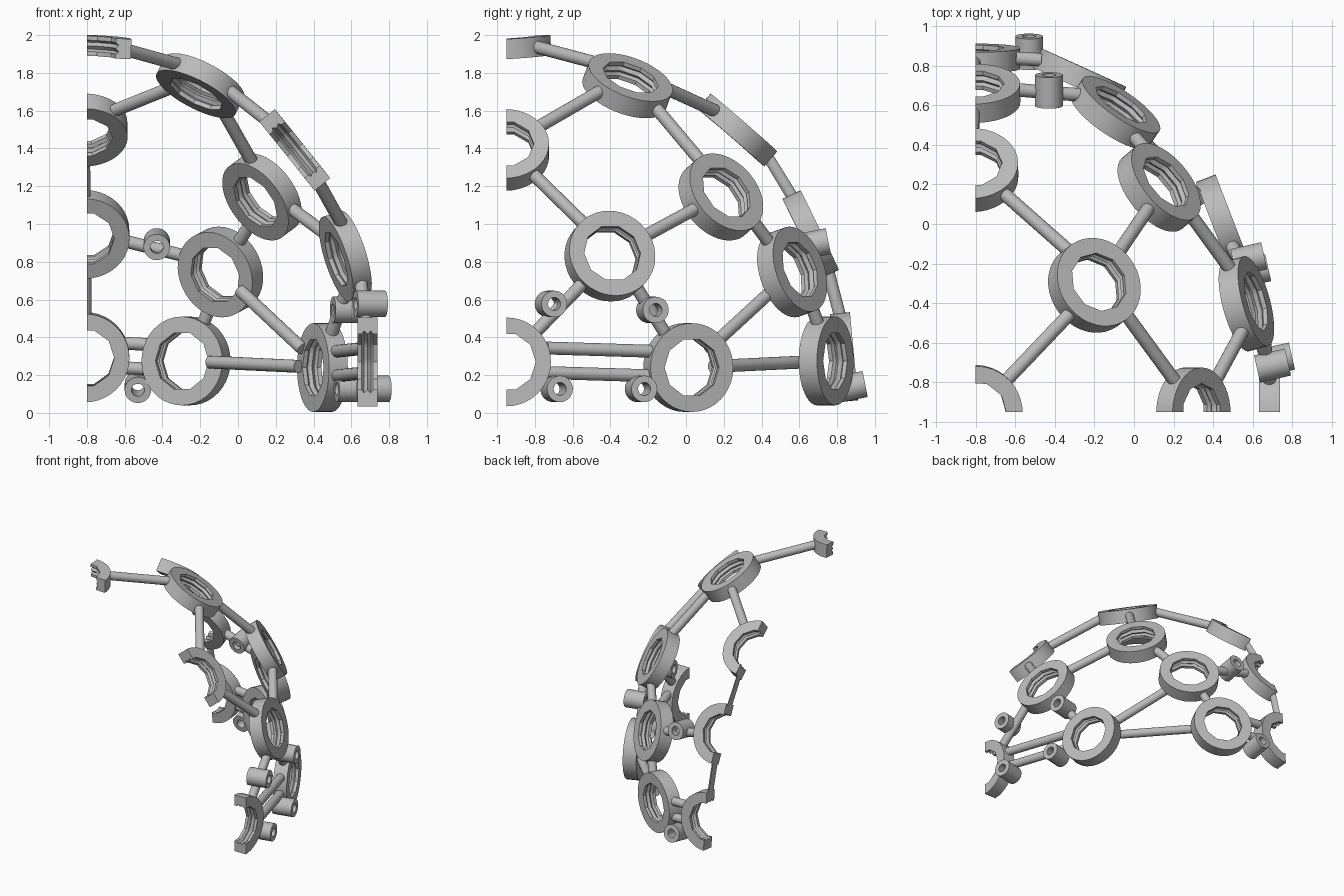
import bpy, bmesh, math
from mathutils import Vector

cube = bpy.data.objects.get("Cube")
if cube:
    bpy.data.objects.remove(cube)

grey = bpy.data.materials.new("plain grey")
grey.use_nodes = True
GREY = (0.5, 0.5, 0.5, 1)
grey.diffuse_color = GREY
grey.node_tree.nodes["Principled BSDF"].inputs["Base Color"].default_value = GREY

# Quarter dome: an ellipsoid centred on the corner where the two cut planes meet
CENTRE = Vector((-0.8, -0.95, 0.27))
RADII = Vector((1.49, 1.8, 1.68))
RING_R, RING_H, ROD_R = 0.235, 0.053, 0.034
SEGMENTS = 40


def dome_normal(p):
    d = p - CENTRE
    return Vector([d[i] / RADII[i] ** 2 for i in range(3)]).normalized()


def finish(bm, name):
    """Trim to the quarter, cap the cuts and make the object."""
    for axis in (Vector((1, 0, 0)), Vector((0, 1, 0))):
        geom = bm.verts[:] + bm.edges[:] + bm.faces[:]
        bmesh.ops.bisect_plane(bm, geom=geom, plane_co=CENTRE, plane_no=axis,
                               dist=1e-5, clear_inner=True)
        rim = [e for e in bm.edges if e.is_boundary]
        if rim:
            bmesh.ops.edgeloop_fill(bm, edges=rim)
    bmesh.ops.recalc_face_normals(bm, faces=bm.faces[:])
    mesh = bpy.data.meshes.new(name)
    bm.to_mesh(mesh)
    bm.free()
    mesh.materials.append(grey)
    ob = bpy.data.objects.new(name, mesh)
    bpy.context.collection.objects.link(ob)
    bpy.ops.object.select_all(action="DESELECT")
    ob.select_set(True)
    bpy.context.view_layer.objects.active = ob
    bpy.ops.object.shade_smooth_by_angle(angle=math.radians(30))


def hoop(name, centre, normal, outer, half, bore, sides):
    """Round outside, bore profile (radius, height) with the given number of sides."""
    turn = normal.to_track_quat("Z", "Y")
    step = 2 * math.pi / sides
    bm = bmesh.new()
    loops = []
    for r, h, inner in [(outer, half, False), (outer, -half, False)] + [(r, h, True) for r, h in bore]:
        loop = []
        for k in range(SEGMENTS):
            a = 2 * math.pi * k / SEGMENTS
            q = r
            if inner:
                q *= math.cos(step / 2) / math.cos(a % step - step / 2)
            loop.append(bm.verts.new(centre + turn @ Vector((q * math.cos(a), q * math.sin(a), h))))
        loops.append(loop)
    for i, a in enumerate(loops):
        b = loops[(i + 1) % len(loops)]
        for k in range(SEGMENTS):
            n = (k + 1) % SEGMENTS
            bm.faces.new((a[k], a[n], b[n], b[k]))
    finish(bm, name)


def rod(name, start, end):
    d = end - start
    turn = d.to_track_quat("Z", "Y")
    bm = bmesh.new()
    bmesh.ops.create_cone(bm, cap_ends=True, segments=20, radius1=ROD_R, radius2=ROD_R,
                          depth=d.length)
    for v in bm.verts:
        v.co = turn @ v.co + (start + end) / 2
    finish(bm, name)


# Ring centres
rings = {
    "top": (-0.8, -0.95, 1.935),
    "upper": (-0.2, -0.31, 1.732),
    "front_upper": (0.3, -0.96, 1.392),
    "back_upper": (-0.82, 0.272, 1.497),
    "middle": (0.127, 0.185, 1.143),
    "left_middle": (0.568, -0.403, 0.83),
    "back_middle": (-0.093, 0.562, 0.746),
    "back_edge_middle": (-0.81, 0.66, 0.945),
    "back_lower": (-0.275, 0.742, 0.275),
    "left_lower": (0.447, 0.012, 0.24),
    "front_lower": (0.685, -0.95, 0.27),
    "back_edge_lower": (-0.81, 0.837, 0.295),
}
rings = {k: Vector(v) for k, v in rings.items()}

# Rings face outward from the dome, apart from a few that lean
facing = {k: dome_normal(c) for k, c in rings.items()}
facing["top"] = Vector((0.04, -0.06, 1)).normalized()
facing["left_lower"] = Vector((0.93, 0.36, 0)).normalized()
facing["back_edge_lower"] = Vector((0, 1, 0.095)).normalized()

# Rings with a grooved ten-sided bore
LAND, GROOVE = 0.155, 0.172
ring_bore = [(LAND, -RING_H), (LAND, -0.03), (GROOVE, -0.018), (LAND, 0),
             (GROOVE, 0.018), (LAND, 0.03), (LAND, RING_H)]
for key, c in rings.items():
    hoop(key + "_ring", c, facing[key], RING_R, RING_H, ring_bore, 10)


def rim_point(a, b):
    """Point in the rim of ring a, on the side towards ring b."""
    d = rings[b] - rings[a]
    d -= facing[a] * d.dot(facing[a])
    return rings[a] + d.normalized() * 0.213


# Single rods from rim to rim: each ring with the rings it reaches
links = {
    "upper": ("top", "front_upper", "back_upper", "middle"),
    "left_middle": ("front_upper", "middle", "left_lower", "front_lower"),
    "back_middle": ("middle", "back_edge_middle", "back_lower"),
    "back_edge_middle": ("back_upper", "back_edge_lower"),
}
for a, ends in links.items():
    for b in ends:
        rod(f"{a}_to_{b}_rod", rim_point(a, b), rim_point(b, a))

# Long rods that run straight between centres, behind the rims
for a in ("back_middle", "back_lower"):
    p, q = rings[a], rings["left_lower"]
    inset = (q - p).normalized() * 0.18
    rod(a + "_long_rod", p + inset, q - inset)

# Double rods along the bottom
for a, b, shift in (("left_lower", "front_lower", 0.015), ("back_lower", "back_edge_lower", 0.013)):
    for side, lift in (("high", 0.065), ("low", -0.065)):
        up = Vector((0, 0, lift + shift))
        rod(f"{a}_{side}_rod", rim_point(a, b) + up, rim_point(b, a) + up)

# Small mounting tubes on the rods, pointing left or back
LEFT, BACK = Vector((0.97, 0.22, 0)), Vector((0, 0.98, 0.2))
tubes = {
    "front_high": ((0.70, -0.715, 0.577), LEFT),
    "front_low": ((0.72, -0.685, 0.127), LEFT),
    "left_high": ((0.58, -0.178, 0.545), LEFT),
    "left_low": ((0.60, -0.238, 0.127), LEFT),
    "back_high": ((-0.43, 0.675, 0.893), BACK),
    "back_low": ((-0.53, 0.87, 0.137), BACK),
}
TUBE_H, HOLE = 0.08, 0.034
for key, (p, axis) in tubes.items():
    hoop(key + "_tube", Vector(p), axis, 0.07, TUBE_H, [(HOLE, -TUBE_H), (HOLE, TUBE_H)], SEGMENTS)
